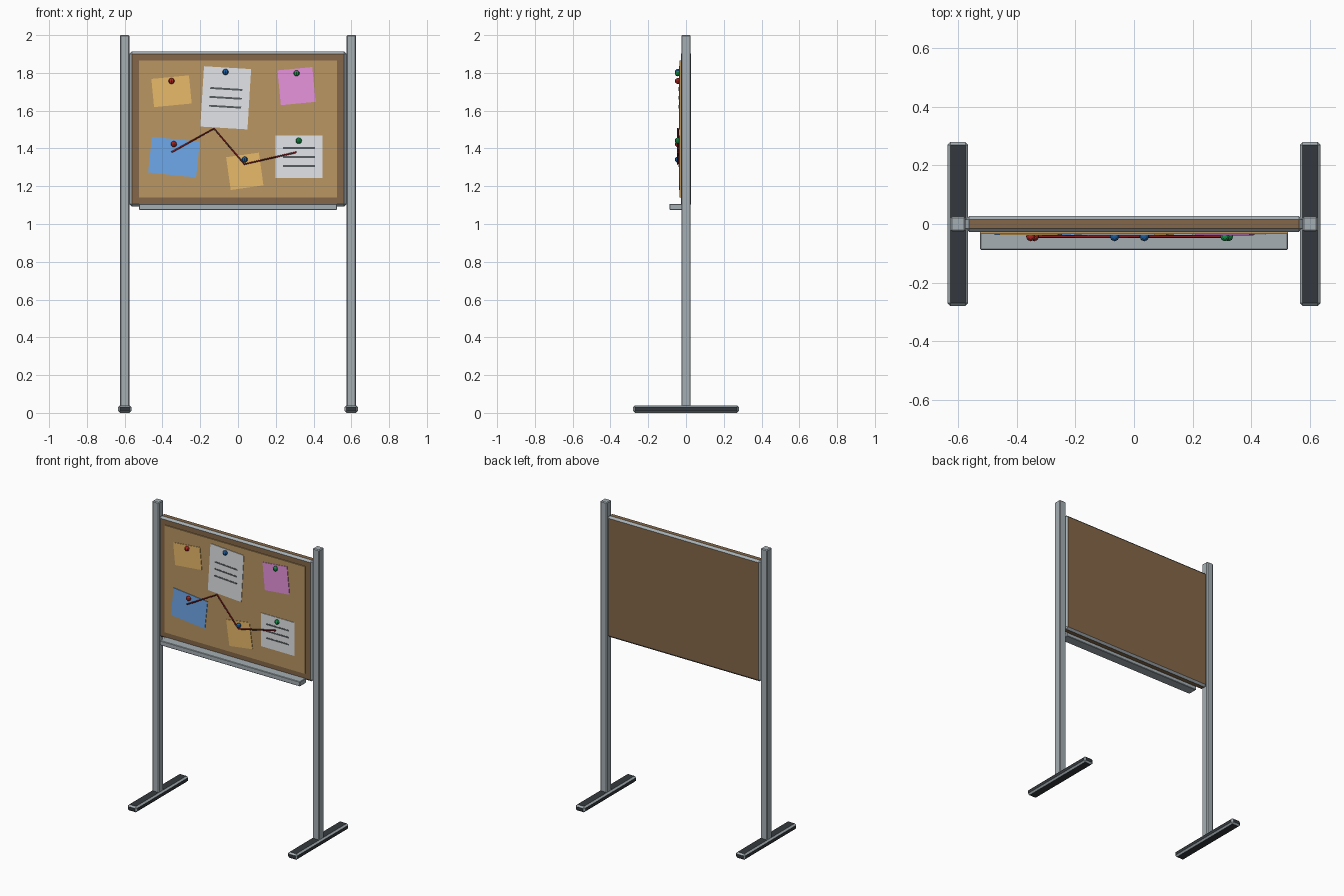
import bpy, bmesh, math
from mathutils import Vector

if "Cube" in bpy.data.objects:
    bpy.data.objects.remove(bpy.data.objects["Cube"])


def mat(name, r, g, b):
    # colours are given as 0-255 display values
    m = bpy.data.materials.new(name)
    m.diffuse_color = [((c / 255 + 0.055) / 1.055) ** 2.4 for c in (r, g, b)] + [1]
    m.use_nodes = True
    m.node_tree.nodes["Principled BSDF"].inputs["Base Color"].default_value = m.diffuse_color
    return m


METAL = mat("metal", 165, 175, 180)
DARK = mat("dark_rubber", 52, 57, 61)
BROWN = mat("brown", 132, 103, 72)
CORK = mat("cork", 186, 150, 98)
WHITE = mat("paper_white", 226, 229, 232)
ORANGE = mat("paper_orange", 232, 186, 105)
PINK = mat("paper_pink", 231, 147, 220)
BLUE = mat("paper_blue", 111, 169, 235)
INK = mat("ink", 88, 92, 96)
RED_PIN = mat("pin_red", 175, 40, 35)
BLUE_PIN = mat("pin_blue", 30, 95, 160)
GREEN_PIN = mat("pin_green", 25, 145, 75)
STRING = mat("string_red", 130, 25, 30)


def finish(name, bm, *mats):
    me = bpy.data.meshes.new(name)
    bm.to_mesh(me)
    bm.free()
    for m in mats:
        me.materials.append(m)
    ob = bpy.data.objects.new(name, me)
    bpy.context.collection.objects.link(ob)
    return ob


def box(name, centre, size, m, bevel=0, edge=None, angle=0):
    bm = bmesh.new()
    bmesh.ops.create_cube(bm, size=1)
    bmesh.ops.scale(bm, vec=size, verts=bm.verts)
    ob = finish(name, bm, m, *([edge] if edge else []))
    ob.location = centre
    ob.rotation_euler.y = -math.radians(angle)
    if bevel:
        mod = ob.modifiers.new("bevel", 'BEVEL')
        mod.width, mod.segments = bevel, 1
        if edge:
            mod.material = 1
    return ob


# stand: posts and feet
for side, s in (("left", -1), ("right", 1)):
    box(side + "_post", (0.6 * s, 0, 1.0175), (0.05, 0.05, 1.965), METAL, 0.005)
    box(side + "_foot", (0.6 * s, 0, 0.02), (0.07, 0.56, 0.04), DARK, 0.01, METAL)

# board with metal edging, cork face and tray
box("board", (0, 0, 1.503), (1.15, 0.055, 0.82), BROWN, 0.013, METAL)
box("cork_panel", (0, -0.025, 1.503), (1.05, 0.018, 0.725), CORK)
box("tray", (0, -0.0545, 1.091), (1.05, 0.067, 0.032), METAL, 0.003)

# notes: name, x, z, width, height, tilt, paper, pin colour, pin x, pin z, ruled
NOTES = [
    ("orange_note", -0.352, 1.703, 0.20, 0.15, 5.5, ORANGE, RED_PIN, -0.352, 1.757, False),
    ("letter", -0.065, 1.668, 0.25, 0.32, -3.5, WHITE, BLUE_PIN, -0.066, 1.805, True),
    ("pink_note", 0.31, 1.73, 0.185, 0.185, 5.5, PINK, GREEN_PIN, 0.31, 1.798, False),
    ("blue_note", -0.339, 1.354, 0.255, 0.19, -6, BLUE, RED_PIN, -0.34, 1.423, False),
    ("small_note", 0.036, 1.279, 0.175, 0.175, 8, ORANGE, BLUE_PIN, 0.035, 1.341, False),
    ("memo", 0.323, 1.355, 0.25, 0.225, 0, WHITE, GREEN_PIN, 0.322, 1.441, True),
]
for name, x, z, w, h, tilt, paper, pin, px, pz, ruled in NOTES:
    box(name, (x, -0.0355, z), (w, 0.004, h), paper, angle=tilt)
    if ruled:
        t = math.radians(tilt)
        for i in (-1, 0, 1):
            d = 0.047 * i
            box(f"{name}_line", (x - d * math.sin(t), -0.0375, z + d * math.cos(t)),
                (0.17, 0.003, 0.01), INK, angle=tilt)
    bm = bmesh.new()
    bmesh.ops.create_uvsphere(bm, u_segments=8, v_segments=6, radius=0.016)
    finish(name + "_pin", bm, pin).location = (px, -0.043, pz)

# string linking the notes
cu = bpy.data.curves.new("string", 'CURVE')
cu.dimensions = '3D'
cu.bevel_depth, cu.bevel_resolution, cu.use_fill_caps = 0.005, 1, True
pts = [(-0.352, 1.38), (-0.127, 1.505), (0.034, 1.317), (0.31, 1.38)]
sp = cu.splines.new('POLY')
sp.points.add(len(pts) - 1)
for p, (x, z) in zip(sp.points, pts):
    p.co = (x, -0.043, z, 1)
cu.materials.append(STRING)
bpy.context.collection.objects.link(bpy.data.objects.new("string", cu))
